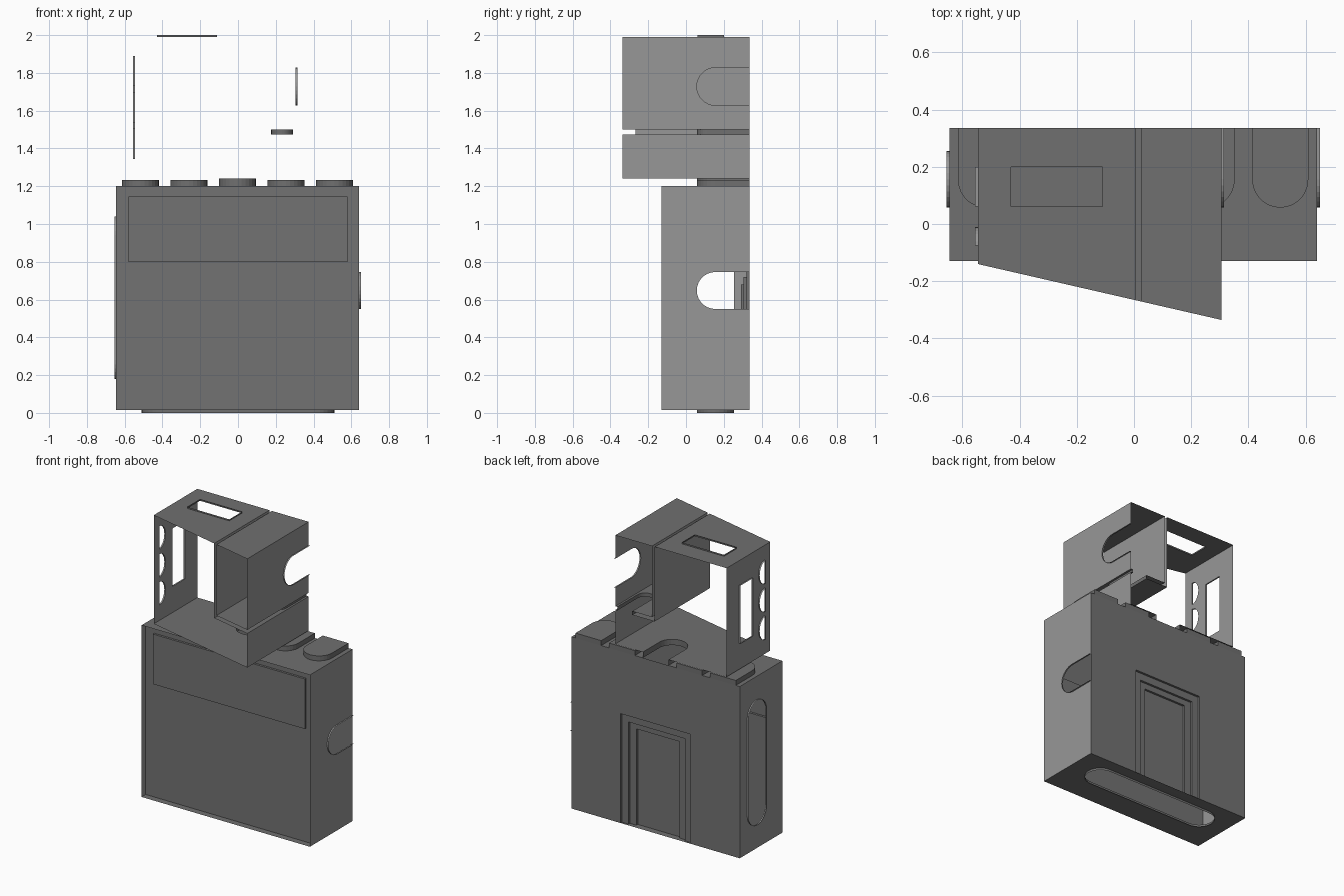
import bpy, bmesh, math
from mathutils import Vector

if "Cube" in bpy.data.objects:
    bpy.data.objects.remove(bpy.data.objects["Cube"])

L, R, F, B = -0.645, 0.64, -0.13, 0.335     # lower box extents
Z0, Z1 = 0.015, 1.2
UL, UR, D0, D1 = -0.545, 0.305, 0.005, 0.025  # upper frame walls and divider gap
UB, UT = 1.24, 1.99
TIP = 0.057                                  # front end of every rounded slot


def grey(name, v):
    m = bpy.data.materials.new(name)
    m.diffuse_color = (v, v, v, 1)
    m.use_nodes = True
    m.node_tree.nodes["Principled BSDF"].inputs["Base Color"].default_value = m.diffuse_color
    return m


SIDE, FACE, FLAT = grey("side_grey", 0.31), grey("face_grey", 0.17), grey("flat_grey", 0.16)


def front(x):
    """Slanted front edge of the upper frame."""
    return -0.14 - (x - UL) * 0.195 / (UR - UL)


def finish(name, bm, mat):
    bmesh.ops.remove_doubles(bm, verts=bm.verts, dist=1e-5)
    bmesh.ops.recalc_face_normals(bm, faces=bm.faces)
    me = bpy.data.meshes.new(name)
    bm.to_mesh(me)
    bm.free()
    me.materials.append(mat)
    ob = bpy.data.objects.new(name, me)
    bpy.context.collection.objects.link(ob)
    return ob


def arc(cx, cy, r, a0, a1, n=14):
    return [(cx + r * math.cos(math.radians(a0 + (a1 - a0) * i / n)),
             cy + r * math.sin(math.radians(a0 + (a1 - a0) * i / n))) for i in range(n + 1)]


def notch(c, r):
    """U-shaped slot open at the back edge, listed from high to low."""
    return [(c + r, B)] + arc(c, TIP + r, r, 0, -180) + [(c - r, B)]


def rect(a0, a1, b0, b1):
    return [(a0, b0), (a1, b0), (a1, b1), (a0, b1)]


def stadium(a0, a1, b0, b1):
    r, m = (b1 - b0) / 2, (b0 + b1) / 2
    return arc(a1 - r, m, r, -90, 90) + arc(a0 + r, m, r, 90, 270)


def plate(name, mat, place, outline, holes=(), slots=(), rim=None, caps=()):
    """Thin sheet with holes; rim raises a lip round each hole or slot."""
    bm = bmesh.new()
    edges = []
    for loop in [outline, *holes]:
        vs = [bm.verts.new(place(*p)) for p in loop]
        edges += [bm.edges.new((vs[i - 1], vs[i])) for i in range(len(vs))]
    bmesh.ops.triangle_fill(bm, use_beauty=True, edges=edges)
    if rim:
        d = Vector(rim)
        for loop, closed in [(h, True) for h in holes] + [(s, False) for s in slots]:
            low = [bm.verts.new(place(*p)) for p in loop]
            high = [bm.verts.new(v.co + d) for v in low]
            for i in range(0 if closed else 1, len(loop)):
                bm.faces.new((low[i - 1], low[i], high[i], high[i - 1]))
            if loop in caps:                 # closed raised tab
                bm.faces.new(high)
                bm.faces.new((low[0], high[0], high[-1], low[-1]))
    return finish(name, bm, mat)


def slotted(a0, a1, y0, y1, slots=()):
    """Sheet outline with U slots cut into the back edge, slots from high to low."""
    pts = [(a0, y0), (a1, y1), (a1, B)]
    for s in slots:
        pts += s
    return pts + [(a0, B)]


def stepped(bm, rings):
    """Skin successive loops and cap the last one."""
    prev = None
    for ring in rings:
        vs = [bm.verts.new(p) for p in ring]
        if prev:
            for i in range(len(vs)):
                bm.faces.new((prev[i - 1], prev[i], vs[i], vs[i - 1]))
        prev = vs
    bm.faces.new(prev)


def at_x(x):
    return lambda z, y: Vector((x, y, z))


def at_z(z):
    return lambda x, y: Vector((x, y, z))


def at_y(y):
    return lambda x, z: Vector((x, y, z))


# Lower box: sides, bottom and top with five U tabs (middle one open)
s = notch(0.648, 0.098)
plate("box_right_side", SIDE, at_x(R), slotted(Z0, Z1, F, F, [s]), slots=[s], rim=(0.01, 0, 0))
plate("box_left_side", SIDE, at_x(L), slotted(Z0, Z1, F, F),
      [stadium(0.18, 1.04, TIP, 0.255)], rim=(-0.01, 0, 0))
plate("box_bottom", FLAT, at_z(Z0), slotted(L, R, F, F),
      [stadium(-0.51, 0.51, TIP, 0.255)], rim=(0, 0, -Z0))
tabs = [notch(c, 0.098) for c in (0.511, 0.254, -0.003, -0.26, -0.517)]
closed = tabs[:2] + tabs[3:]
plate("box_top", FLAT, at_z(Z1), slotted(L, R, F, F, tabs), slots=closed,
      rim=(0, 0, 0.034), caps=closed)

# Recessed front panel with raised board
P = -0.085
board = rect(-0.58, 0.58, 0.8, 1.145)
plate("front_panel", FACE, at_y(P), rect(L, R, Z0, Z1), [board])
bm = bmesh.new()
stepped(bm, [[(x, y, z) for x, z in board] for y in (P, P - 0.015)])
finish("front_board", bm, FACE)

# Back wall with stepped doorway
steps = [(0.265, 0.77), (0.215, 0.72), (0.165, 0.68)]
w, h = steps[0]
plate("back_wall", FACE, at_y(B),
      [(L, Z0), (-w, Z0), (-w, h), (w, h), (w, Z0), (R, Z0), (R, Z1), (L, Z1)])
bm = bmesh.new()
rings = []
for i, (w, h) in enumerate(steps):
    for y in (B - 0.015 * i, B - 0.015 * (i + 1)):
        rings.append([(x, y, z) for x, z in rect(-w, w, Z0, h)])
stepped(bm, rings)
finish("doorway", bm, FACE)

# Upper frame, L-shaped passage open at front and back
mid = tabs[2]
plate("frame_floor", FLAT, at_z(UB), slotted(UL, UR, front(UL), front(UR), [mid]),
      slots=[mid], rim=(0, 0, Z1 - UB))
half_rounds = [[(z, -0.075 + (y + 0.075) * 0.8) for z, y in arc(c, -0.075, 0.08, 0, 180)]
               for c in (1.425, 1.617, 1.81)]
plate("frame_left_wall", SIDE, at_x(UL), slotted(UB, UT, front(UL), front(UL)),
      half_rounds + [rect(1.42, 1.82, 0.062, 0.2)], rim=(-0.01, 0, 0))
plate("frame_roof", FLAT, at_z(UT), slotted(UL, D0, front(UL), front(D0)),
      [rect(-0.43, -0.11, 0.062, 0.2)], rim=(0, 0, 0.01))
plate("frame_inner_wall", SIDE, at_x(D0), slotted(1.475, UT, front(D0), front(D0)))
s = notch(0.233, 0.057)
plate("frame_ledge", FLAT, at_z(1.475), slotted(D0, UR, front(D0), front(UR), [s]),
      slots=[s], rim=(0, 0, 0.025))
plate("frame_low_right_wall", SIDE, at_x(UR), slotted(UB, 1.475, front(UR), front(UR)))

# Separate right-hand compartment
plate("compartment_shelf", FLAT, at_z(1.5), slotted(D1, UR, front(D1), front(UR), [s]))
plate("compartment_roof", FLAT, at_z(UT), slotted(D1, UR, front(D1), front(UR)))
plate("compartment_inner_wall", SIDE, at_x(D1), slotted(1.5, UT, front(D1), front(D1)))
s = notch(1.728, 0.1)
plate("compartment_right_wall", SIDE, at_x(UR), slotted(1.5, UT, front(UR), front(UR), [s]),
      slots=[s], rim=(0.01, 0, 0))
